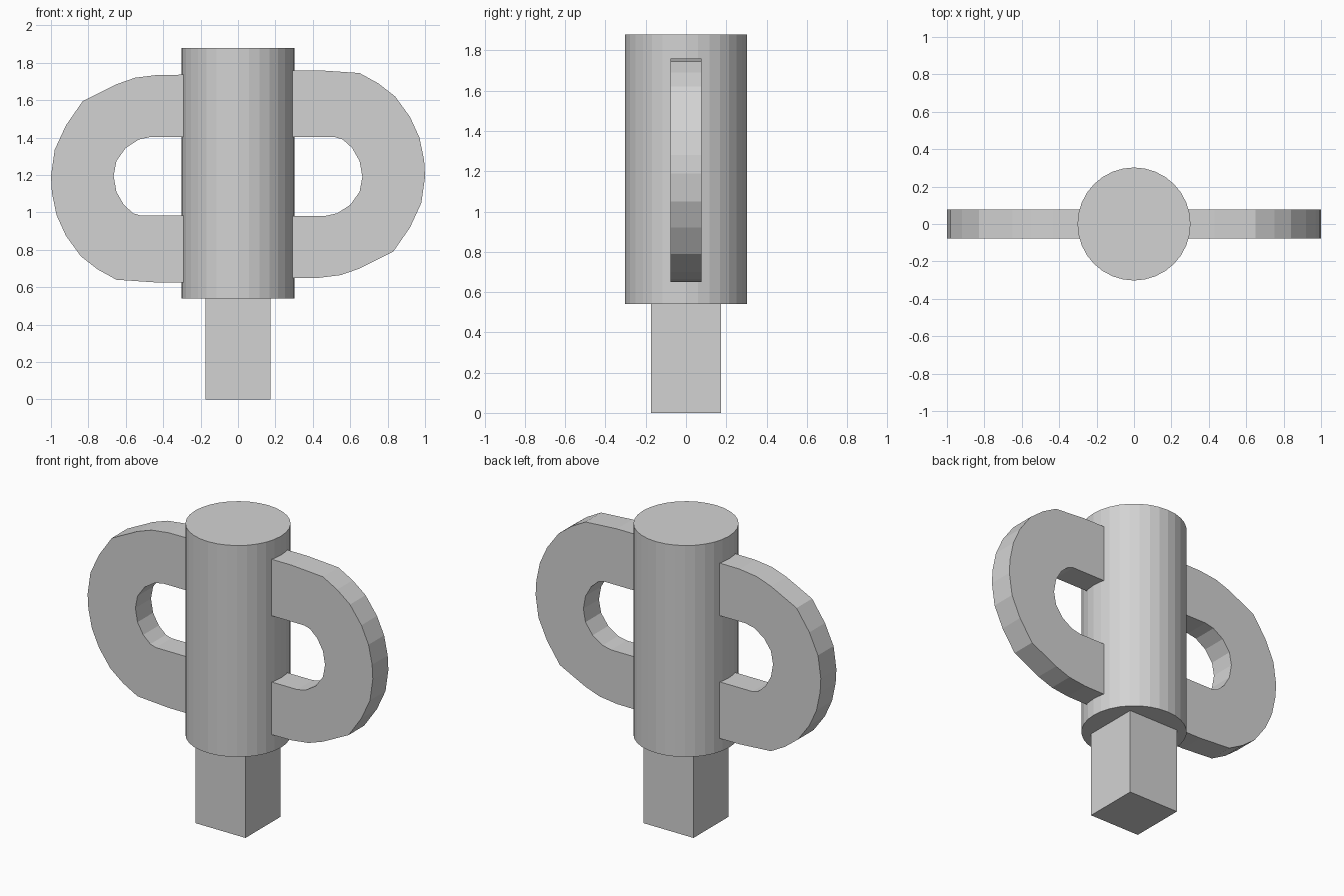
import bpy
import bmesh
from mathutils import Vector

cube = bpy.data.objects.get("Cube")
if cube:
    bpy.data.objects.remove(cube, do_unlink=True)

grey = bpy.data.materials.new("plain grey")
grey.use_nodes = True
colour = (0.65, 0.65, 0.65, 1)
grey.diffuse_color = colour
grey.node_tree.nodes["Principled BSDF"].inputs["Base Color"].default_value = colour

MID_Z = 1.1925      # height the two handles turn about
HALF_THICK = 0.078  # half the handle thickness


def add_object(name, bm):
    bmesh.ops.recalc_face_normals(bm, faces=bm.faces)
    mesh = bpy.data.meshes.new(name)
    bm.to_mesh(mesh)
    bm.free()
    mesh.materials.append(grey)
    obj = bpy.data.objects.new(name, mesh)
    bpy.context.collection.objects.link(obj)
    return obj


def add_handle(name, profile):
    bm = bmesh.new()
    verts = [bm.verts.new((x, -HALF_THICK, z)) for x, z in profile]
    face = bm.faces.new(verts)
    out = bmesh.ops.extrude_face_region(bm, geom=[face], use_keep_orig=True)
    moved = [g for g in out["geom"] if isinstance(g, bmesh.types.BMVert)]
    bmesh.ops.translate(bm, verts=moved, vec=Vector((0, 2 * HALF_THICK, 0)))
    return add_object(name, bm)


# Square drive shank
bm = bmesh.new()
bmesh.ops.create_cube(bm, size=1)
bmesh.ops.scale(bm, verts=bm.verts, vec=(0.35, 0.35, 0.54))
bmesh.ops.translate(bm, verts=bm.verts, vec=(0, 0, 0.27))
add_object("square_shank", bm)

# Round body
bm = bmesh.new()
bmesh.ops.create_cone(bm, cap_ends=True, segments=32, radius1=0.302,
                      radius2=0.302, depth=1.34)
bmesh.ops.translate(bm, verts=bm.verts, vec=(0, 0, 1.21))
add_object("round_body", bm)

# Loop handle outline: outer edge from the top down, then inner edge back up
outer = [(0.2, 1.76), (0.43, 1.76), (0.65, 1.745), (0.75, 1.69), (0.84, 1.62),
         (0.92, 1.51), (0.97, 1.40), (0.995, 1.28), (1.0, 1.19), (0.98, 1.05),
         (0.92, 0.92), (0.83, 0.79), (0.65, 0.70), (0.55, 0.665),
         (0.43, 0.65), (0.2, 0.648)]
inner = [(0.2, 0.982), (0.47, 0.982), (0.53, 0.995), (0.60, 1.04),
         (0.65, 1.11), (0.665, 1.19), (0.65, 1.275), (0.61, 1.345),
         (0.56, 1.39), (0.52, 1.402), (0.2, 1.402)]
profile = outer + inner
add_handle("left_handle", profile)

# The opposite handle is the same outline turned half a revolution
turned = [(-x, 2 * MID_Z - z) for x, z in profile]
add_handle("right_handle", turned)
